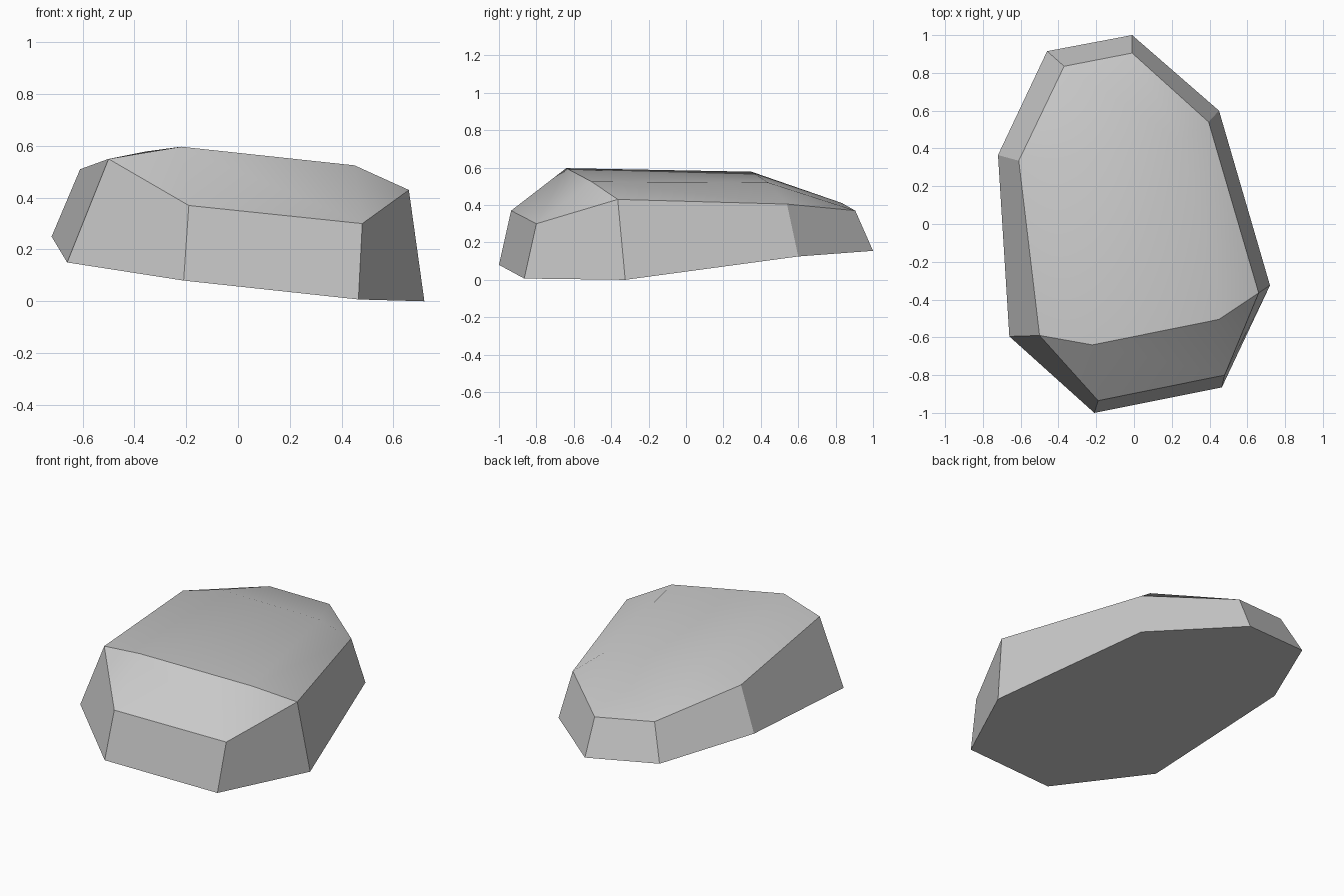
import bpy, bmesh

cube = bpy.data.objects.get("Cube")
if cube:
    bpy.data.objects.remove(cube, do_unlink=True)

stone = bpy.data.materials.new("stone_grey")
stone.use_nodes = True
stone.diffuse_color = (0.58, 0.58, 0.58, 1)
stone.node_tree.nodes["Principled BSDF"].inputs["Base Color"].default_value = (0.58, 0.58, 0.58, 1)

# Eight-sided foot and shoulder outlines, clockwise from the back
FOOT = [(-.01, 1, .155), (.45, .6, .125), (.72, -.325, 0), (.465, -.865, .007),
        (-.21, -1, .08), (-.66, -.595, .15), (-.72, .365, .25), (-.46, .915, .205)]
SHOULDER = [(-.01, .905, .37), (.395, .54, .405), (.66, -.365, .43), (.48, -.8, .3),
            (-.19, -.935, .37), (-.5, -.59, .55), (-.61, .335, .51), (-.37, .835, .41)]
# Four crown corners, each above two neighbouring shoulder points
CROWN = [(.25, .44, .52), (.45, -.505, .525), (-.22, -.64, .597), (-.36, .35, .578)]

bm = bmesh.new()
foot, shoulder, crown = ([bm.verts.new(p) for p in ring] for ring in (FOOT, SHOULDER, CROWN))
region = {}


def add_face(verts, name):
    face = bm.faces.new(verts)
    face.smooth = name in ("top", "front_slope")
    region[face] = name


# Underside and side walls
add_face(foot, "base")
for i in range(8):
    j = (i + 1) % 8
    add_face([foot[i], foot[j], shoulder[j], shoulder[i]], f"wall_{i}")

# Crown: flat centre, corner triangles and sloping strips
add_face(crown, "top")
for k in range(4):
    a, b, c = shoulder[2 * k], shoulder[2 * k + 1], shoulder[(2 * k + 2) % 8]
    add_face([a, b, crown[k]], "front_slope" if k in (1, 2) else "top")
    add_face([b, c, crown[(k + 1) % 4], crown[k]], "front_slope" if k == 1 else "top")

# Keep creases only where two regions meet
for edge in bm.edges:
    edge.smooth = len({region[f] for f in edge.link_faces}) == 1
bmesh.ops.recalc_face_normals(bm, faces=bm.faces[:])

mesh = bpy.data.meshes.new("rock")
bm.to_mesh(mesh)
bm.free()
mesh.materials.append(stone)
rock = bpy.data.objects.new("rock", mesh)
bpy.context.collection.objects.link(rock)
